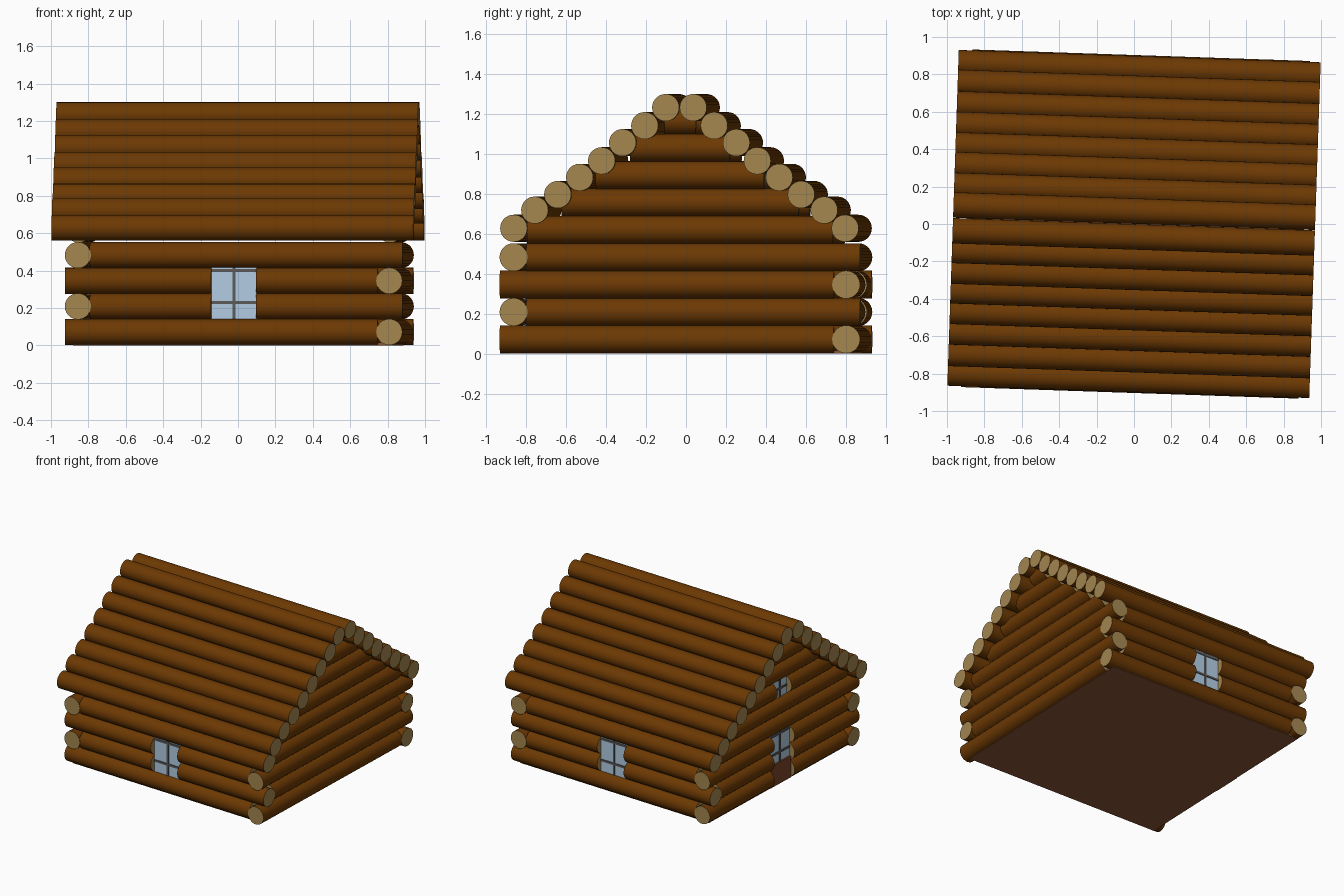
import bpy, bmesh, math
from mathutils import Matrix

cube = bpy.data.objects.get("Cube")
if cube:
    bpy.data.objects.remove(cube)

TURN = Matrix.Rotation(math.radians(-1.95), 4, 'Z')   # whole cabin is slightly turned
R = 0.07          # wall log radius
PITCH = 0.137     # height of one log row
WALL = 0.833      # wall centre line
SHIFT = 0.007     # walls sit slightly towards +x under the roof
OUT = 0.903       # end of a log that sticks out at a corner
BUTT = 0.77       # end of a log that stops against its neighbour
HALF_GAP = 0.12   # half width of windows and door


def material(name, rgb):
    m = bpy.data.materials.new(name)
    m.use_nodes = True
    m.diffuse_color = (*rgb, 1)
    bsdf = m.node_tree.nodes["Principled BSDF"]
    bsdf.inputs["Base Color"].default_value = (*rgb, 1)
    bsdf.inputs["Roughness"].default_value = 0.8
    return m


bark = material("bark_brown", (0.152, 0.041, 0.001))
cut_wood = material("cut_wood_tan", (0.37, 0.24, 0.08))
glass = material("pale_blue_glass", (0.44, 0.61, 0.77))
bars = material("grey_bars", (0.11, 0.1, 0.1))
door_wood = material("door_brown", (0.2, 0.06, 0.02))
floor_wood = material("floor_dark_brown", (0.26, 0.09, 0.035))


def finish(bm, name, mats, shift=SHIFT):
    bm.transform(TURN @ Matrix.Translation((shift, 0, 0)))
    mesh = bpy.data.meshes.new(name)
    bm.to_mesh(mesh)
    bm.free()
    for m in mats:
        mesh.materials.append(m)
    ob = bpy.data.objects.new(name, mesh)
    bpy.context.collection.objects.link(ob)


def add_log(bm, axis, start, end, across, z, r=R):
    """Round log along x or y, bark on the side and cut wood on both ends."""
    mid = (start + end) / 2
    if axis == 'x':
        m = Matrix.Translation((mid, across, z)) @ Matrix.Rotation(math.pi / 2, 4, 'Y')
    else:
        m = Matrix.Translation((across, mid, z)) @ Matrix.Rotation(math.pi / 2, 4, 'X')
    new = bmesh.ops.create_cone(bm, cap_ends=True, segments=28, radius1=r, radius2=r,
                                depth=abs(end - start), matrix=m)
    for f in {f for v in new["verts"] for f in v.link_faces}:
        cap = len(f.verts) > 4
        f.material_index = 1 if cap else 0
        f.smooth = not cap


def add_split_log(bm, axis, start, end, across, z, gap):
    """Log with an optional opening around its middle."""
    if gap:
        add_log(bm, axis, start, -gap, across, z)
        add_log(bm, axis, gap, end, across, z)
    else:
        add_log(bm, axis, start, end, across, z)


def row_z(i):
    return R + 0.002 + PITCH * i


def add_box(name, mat, x, y, z):
    """Box between (min, max) pairs."""
    bm = bmesh.new()
    bmesh.ops.create_cube(bm, size=1)
    for v in bm.verts:
        for k, (lo, hi) in enumerate((x, y, z)):
            v.co[k] = lo if v.co[k] < 0 else hi
    finish(bm, name, [mat])


# Lower walls: every log sticks out at one corner and butts at the other
walls = {"front_wall": ('x', -1, -1, (1, 2)), "back_wall": ('x', 1, 1, (1, 2)),
         "right_wall": ('y', -1, 1, (0, 1, 2)), "left_wall": ('y', 1, -1, ())}
for name, (axis, side, out_dir, open_rows) in walls.items():
    bm = bmesh.new()
    for i in range(4):
        d = out_dir if i % 2 == 0 else -out_dir
        start, end = (-OUT, BUTT) if d < 0 else (-BUTT, OUT)
        add_split_log(bm, axis, start, end, side * WALL, row_z(i),
                      HALF_GAP if i in open_rows else 0)
    finish(bm, name, [bark, cut_wood])

# Gables: shorter logs up to the ridge
RIDGE_Z, SLOPE = 1.2325, 0.796
WINDOW_ROW = 5
for name, side in (("left_gable", 1), ("right_gable", -1)):
    bm = bmesh.new()
    for i in range(4, 9):
        half = (RIDGE_Z - row_z(i)) / SLOPE - 0.003
        gap = 0.085 if side < 0 and i == WINDOW_ROW else 0
        add_split_log(bm, 'y', -half, half, side * WALL, row_z(i), gap)
    finish(bm, name, [bark, cut_wood])

# Roof: eight logs on each slope, given as (distance from ridge line, height)
roof_line = [(0.069, RIDGE_Z), (0.174, 1.142), (0.285, 1.057), (0.39, 0.966),
             (0.5, 0.883), (0.61, 0.797), (0.725, 0.719), (0.83, 0.628)]
for name, side in (("front_roof", -1), ("back_roof", 1)):
    bm = bmesh.new()
    for y, z in roof_line:
        add_log(bm, 'x', -0.968, 0.968, side * y, z, 0.068)
    finish(bm, name, [bark, cut_wood], 0)


def add_window(name, axis, side, half, z0, z1, bar_heights):
    """Glass pane with a bar cross, set a little behind the log faces."""
    def part(label, mat, u, depth, z):
        d = sorted((side * 0.80, side * depth))
        x, y = (u, d) if axis == 'x' else (d, u)
        add_box(name + label, mat, x, y, z)
    part("_glass", glass, (-half, half), 0.855, (z0, z1))
    part("_upright", bars, (-0.008, 0.008), 0.861, (z0, z1))
    for n, h in enumerate(bar_heights):
        part("_crossbar_%d" % (n + 1), bars, (-half, half), 0.861, (h - 0.008, h + 0.008))


LOW, HIGH, PANEL_TOP = 0.141, 0.417, 0.175
add_window("front_window", 'x', -1, HALF_GAP, LOW, HIGH, (0.23, 0.4))
add_window("back_window", 'x', 1, HALF_GAP, LOW, HIGH, (0.23, 0.4))
add_window("door_window", 'y', -1, HALF_GAP, PANEL_TOP, HIGH, (0.25, 0.4))
g = row_z(WINDOW_ROW)
add_window("gable_window", 'y', -1, 0.085, g - 0.068, g + 0.068, (g,))

# Door panel below its window, and the floor
add_box("door_panel", door_wood, (-0.868, -0.8), (-HALF_GAP, HALF_GAP), (0.004, PANEL_TOP))
add_box("floor", floor_wood, (-0.86, 0.85), (-0.855, 0.855), (0, 0.015))
